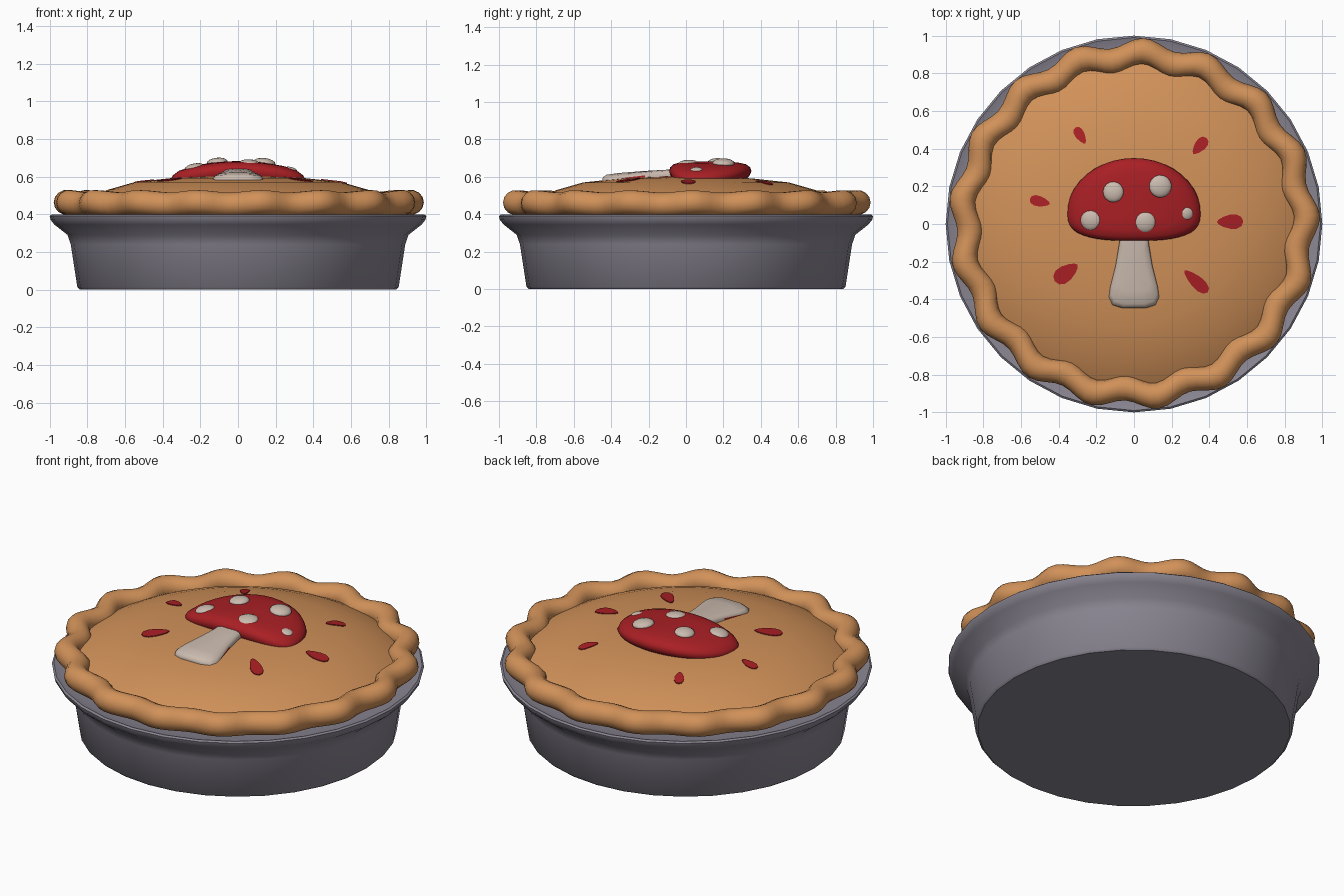
import bpy
import bmesh
from math import sin, cos, pi, radians, copysign
from mathutils import Vector

if "Cube" in bpy.data.objects:
    bpy.data.objects.remove(bpy.data.objects["Cube"])


def material(name, rgb):
    m = bpy.data.materials.new(name)
    m.use_nodes = True
    m.diffuse_color = (*rgb, 1)
    m.node_tree.nodes["Principled BSDF"].inputs["Base Color"].default_value = (*rgb, 1)
    return m


PASTRY = material("golden pastry", (0.64, 0.285, 0.1))
TIN = material("grey tin", (0.25, 0.235, 0.285))
RED = material("mushroom red", (0.40, 0.014, 0.018))
CREAM = material("cream", (0.60, 0.50, 0.43))


def finish(name, bm, mats, angle=40):
    bmesh.ops.recalc_face_normals(bm, faces=bm.faces)
    mesh = bpy.data.meshes.new(name)
    bm.to_mesh(mesh)
    bm.free()
    for m in mats:
        mesh.materials.append(m)
    ob = bpy.data.objects.new(name, mesh)
    bpy.context.collection.objects.link(ob)
    bpy.ops.object.select_all(action="DESELECT")
    ob.select_set(True)
    bpy.context.view_layer.objects.active = ob
    bpy.ops.object.shade_smooth_by_angle(angle=radians(angle))
    return ob


def loft(name, rings, mats, loop=False, angle=40):
    """Skin a list of closed rings; cap the two ends unless it loops."""
    bm = bmesh.new()
    vs = [[bm.verts.new(p) for p in ring] for ring in rings]
    n = len(vs[0])
    pairs = list(zip(vs, vs[1:])) + ([(vs[-1], vs[0])] if loop else [])
    for a, b in pairs:
        for i in range(n):
            j = (i + 1) % n
            bm.faces.new((a[i], a[j], b[j], b[i]))
    if not loop:
        bm.faces.new(vs[0])
        bm.faces.new(vs[-1])
    return finish(name, bm, mats, angle)


def circle(r, z, n):
    return [(r * cos(2 * pi * i / n), r * sin(2 * pi * i / n), z) for i in range(n)]


def lathe(name, profile, mat, n):
    return loft(name, [circle(r, z, n) for r, z in profile], [mat])


# Pie dish
lathe("pie_dish", [(0.84, 0), (0.853, 0.012), (0.888, 0.24), (0.905, 0.29), (0.975, 0.345),
                   (0.995, 0.37), (1.0, 0.39), (0.99, 0.398), (0.95, 0.385), (0.8, 0.38)], TIN, 32)

# Domed lid of pastry
LID = [(0.9, 0.43), (0.84, 0.465), (0.78, 0.495), (0.69, 0.53), (0.55, 0.57),
       (0.35, 0.592), (0.18, 0.6), (0.02, 0.603)]
lathe("pastry_lid", LID, PASTRY, 64)


def lid_z(x, y):
    r = (x * x + y * y) ** 0.5
    for (r1, z1), (r0, z0) in zip(LID, LID[1:]):
        if r0 <= r <= r1:
            return z0 + (z1 - z0) * (r - r0) / (r1 - r0)
    return LID[-1][1]


# Crimped pastry rim
WAVES = 17
rim = []
for i in range(WAVES * 8):
    a = 2 * pi * i / (WAVES * 8)
    wave = cos(WAVES * (a - radians(87)))
    ring = []
    for k in range(14):
        t = 2 * pi * k / 14
        r = 0.895 + 0.025 * wave + 0.068 * cos(t)
        ring.append((r * cos(a), r * sin(a), 0.457 + 0.006 * wave + 0.066 * sin(t)))
    rim.append(ring)
loft("pastry_rim", rim, [PASTRY], loop=True, angle=60)


def pillow(name, outline, centre, profile, top, mats):
    """Stack scaled copies of an outline under a curved top surface."""
    cx, cy = centre
    rings = []
    for s, drop in profile:
        pts = [(cx + (x - cx) * s, cy + (y - cy) * s) for x, y in outline]
        rings.append([(x, y, top(x, y) - drop) for x, y in pts])
    return loft(name, rings, mats, angle=70)


# Mushroom cap
def cap_top(x, y):
    return 0.682 - 0.42 * x * x - 0.12 * (y - 0.13) ** 2


def power(v, e):
    return copysign(abs(v) ** e, v)


cap_outline = []
for i in range(40):
    c, s = cos(2 * pi * i / 40), sin(2 * pi * i / 40)
    e, height = (1.0, 0.3) if s >= 0 else (0.75, 0.14)
    cap_outline.append((0.357 * power(c, e), 0.05 + height * power(s, e)))
pillow("mushroom_cap", cap_outline, (0, 0.1),
       [(0.85, 0.1), (0.96, 0.07), (1, 0.045), (0.97, 0.025), (0.88, 0.01),
        (0.7, 0.002), (0.4, 0), (0.05, 0)], cap_top, [RED])

# Mushroom stem, with red lower edges beside the cap
half = [(0.075, 0.0), (0.078, -0.1), (0.098, -0.22), (0.128, -0.34), (0.134, -0.39),
        (0.115, -0.43), (0.06, -0.447)]
stem_outline = half + [(-x, y) for x, y in reversed(half)]
stem = pillow("mushroom_stem", stem_outline, (0, -0.22),
              [(0.97, 0.06), (1, 0.03), (0.99, 0.015), (0.9, 0.003), (0.6, 0), (0.1, 0)],
              lambda x, y: 0.647 + 0.07 * y - 0.9 * x * x, [CREAM, RED])
for f in stem.data.polygons:
    if abs(f.normal.x) > 0.8 and f.center.y > -0.33 and f.center.z < 0.605:
        f.material_index = 1

# Raised spots on the cap
for n, (x, y, r) in enumerate([(-0.23, 0.02, 0.055), (-0.11, 0.17, 0.055), (0.14, 0.2, 0.06),
                               (0.06, 0.01, 0.058), (0.28, 0.055, 0.034)]):
    bm = bmesh.new()
    bmesh.ops.create_uvsphere(bm, u_segments=16, v_segments=8, radius=1)
    spot = finish(f"cap_spot_{n + 1}", bm, [CREAM], 80)
    spot.scale = (r, r, r * 0.42)
    edge_drop = 0.012 if y < 0.06 else 0.0
    spot.location = (x, y, cap_top(x, y) - edge_drop)
    normal = Vector((0.84 * x, 0.24 * (y - 0.13) - 4 * edge_drop, 1))
    spot.rotation_euler = normal.to_track_quat("Z", "Y").to_euler()

# Red slits radiating around the mushroom
for n, (x, y, length, width) in enumerate([(-0.285, 0.47, 0.1, 0.05), (0.35, 0.415, 0.11, 0.06),
                                           (-0.5, 0.12, 0.11, 0.055), (0.51, 0.012, 0.14, 0.075),
                                           (-0.36, -0.26, 0.15, 0.085), (0.33, -0.305, 0.17, 0.065)]):
    out = Vector((x, y)).normalized()
    side = Vector((-out.y, out.x))
    outline = []
    for i in range(12):
        t = 2 * pi * i / 12
        p = Vector((x, y)) + out * cos(t) * length / 2
        p += side * sin(t) * width / 2 * (1 + 0.35 * cos(t))
        outline.append((p.x, p.y))
    loft(f"lid_slit_{n + 1}", [[(px, py, lid_z(px, py) + lift) for px, py in outline]
                               for lift in (-0.003, 0.005)], [RED])
